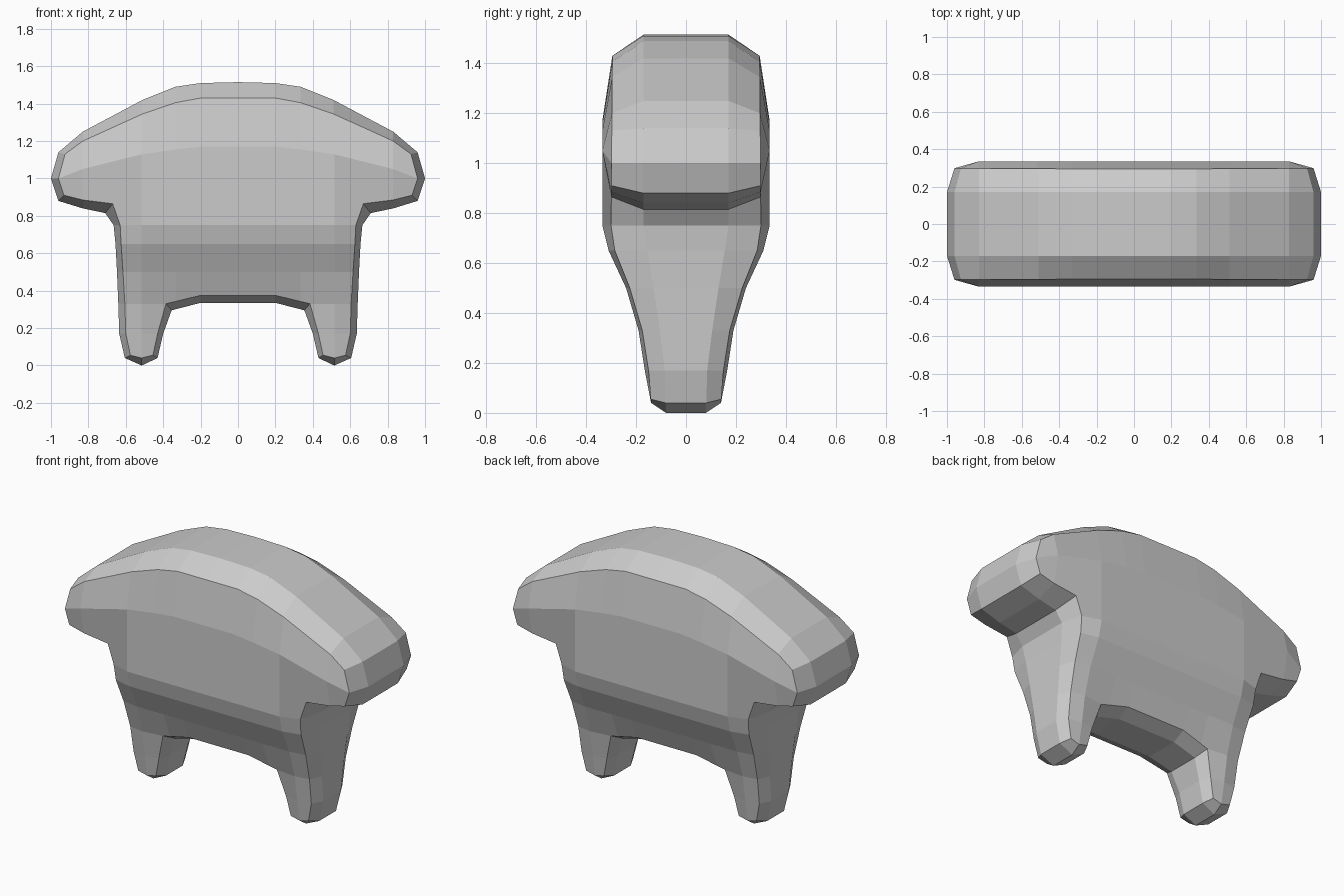
import bpy, bmesh

if "Cube" in bpy.data.objects:
    bpy.data.objects.remove(bpy.data.objects["Cube"])

# Half outline from top centre to belly centre: outer x, z, inset x, z
PROFILE = [
    (0, 1.515, 0, 1.43), (.2, 1.51, .2, 1.43), (.335, 1.49, .335, 1.405),
    (.51, 1.42, .51, 1.345), (.83, 1.25, .83, 1.20), (.96, 1.14, .925, 1.13),
    (1.0, 1.0, .96, 1.0), (.96, .88, .93, .91), (.83, .84, .83, .885),
    (.71, .815, .67, .865), (.665, .75, .63, .75), (.655, .65, .625, .65),
    (.647, .5, .615, .5), (.64, .33, .605, .33), (.635, .17, .60, .17),
    (.605, .04, .575, .055), (.515, 0, .515, .04), (.43, .04, .455, .055),
    (.40, .17, .43, .17), (.355, .295, .385, .33), (.2, .335, .2, .375),
    (0, .335, 0, .375)]

# Half depths by height: outer edge, inset rim, side surface
EDGE = [(0, .08), (.17, .085), (.33, .105), (.5, .13), (.65, .155), (.75, .17)]
RIM = [(.04, .14), (.17, .15), (.33, .175), (.5, .225), (.65, .285), (.75, .30), (1.43, .295)]
SIDE = [(.04, .145), (.17, .165), (.33, .19), (.5, .24), (.65, .31), (.75, .335)]
RIDGE_DROP = [(.2, 0), (.335, .015), (.51, .04), (.83, .12), (.96, .17)]


def lerp(table, t):
    if t <= table[0][0]:
        return table[0][1]
    for (a, va), (b, vb) in zip(table, table[1:]):
        if t <= b:
            return va + (vb - va) * (t - a) / (b - a)
    return table[-1][1]


bm = bmesh.new()

# Rings: middle plane, outer edge, inset rim (rim and side start flat)
mid = [bm.verts.new((x, 0, z)) for x, z, _, _ in PROFILE]
edge = [bm.verts.new((x, -lerp(EDGE, z), z)) for x, z, _, _ in PROFILE]
rim = [bm.verts.new((x, -.3, z)) for _, _, x, z in PROFILE]
for a, b in ((mid, edge), (edge, rim)):
    for i in range(len(a) - 1):
        bm.faces.new((a[i], a[i + 1], b[i + 1], b[i]))
bm.faces.new(rim)


def side_faces():
    return [f for f in bm.faces if all(abs(v.co.y + .3) < 1e-5 for v in f.verts)]


def cut(point, normal):
    faces = side_faces()
    geom = list({e for f in faces for e in (*f.verts, *f.edges)}) + faces
    bmesh.ops.bisect_plane(bm, geom=geom, dist=.002, plane_co=point, plane_no=normal)


# Grid lines across the side
for x in (.2, .335, .515, .83):
    cut((x, 0, 0), (1, 0, 0))
for z in (.17, .33, .5, .65, .75):
    cut((0, 0, z), (0, 0, 1))

# Curved flank ridge: cut straight while the outline is sheared
for v in bm.verts:
    v.co.z += lerp(RIDGE_DROP, abs(v.co.x))
cut((0, 0, 1.17), (0, 0, 1))
for v in bm.verts:
    v.co.z -= lerp(RIDGE_DROP, abs(v.co.x))

# Swell the side
flat = set(side_faces())
for v in {v for f in flat for v in f.verts}:
    on_rim = any(f not in flat for f in v.link_faces)
    v.co.y = -lerp(RIM if on_rim else SIDE, v.co.z)
    if on_rim and v.co.x < .001 and .4 < v.co.z < 1.4:
        v.co.y = -lerp(SIDE, v.co.z)

# Mirror to the other three quarters
for axis in ("X", "Y"):
    bmesh.ops.mirror(bm, geom=bm.verts[:] + bm.edges[:] + bm.faces[:],
                     merge_dist=.0005, axis=axis)
bmesh.ops.remove_doubles(bm, verts=bm.verts, dist=.0005)
bmesh.ops.recalc_face_normals(bm, faces=bm.faces)

mesh = bpy.data.meshes.new("body")
bm.to_mesh(mesh)
bm.free()
grey = bpy.data.materials.new("grey")
grey.diffuse_color = (.6, .6, .6, 1)
grey.use_nodes = True
grey.node_tree.nodes["Principled BSDF"].inputs["Base Color"].default_value = grey.diffuse_color
mesh.materials.append(grey)
bpy.context.collection.objects.link(bpy.data.objects.new("body", mesh))
